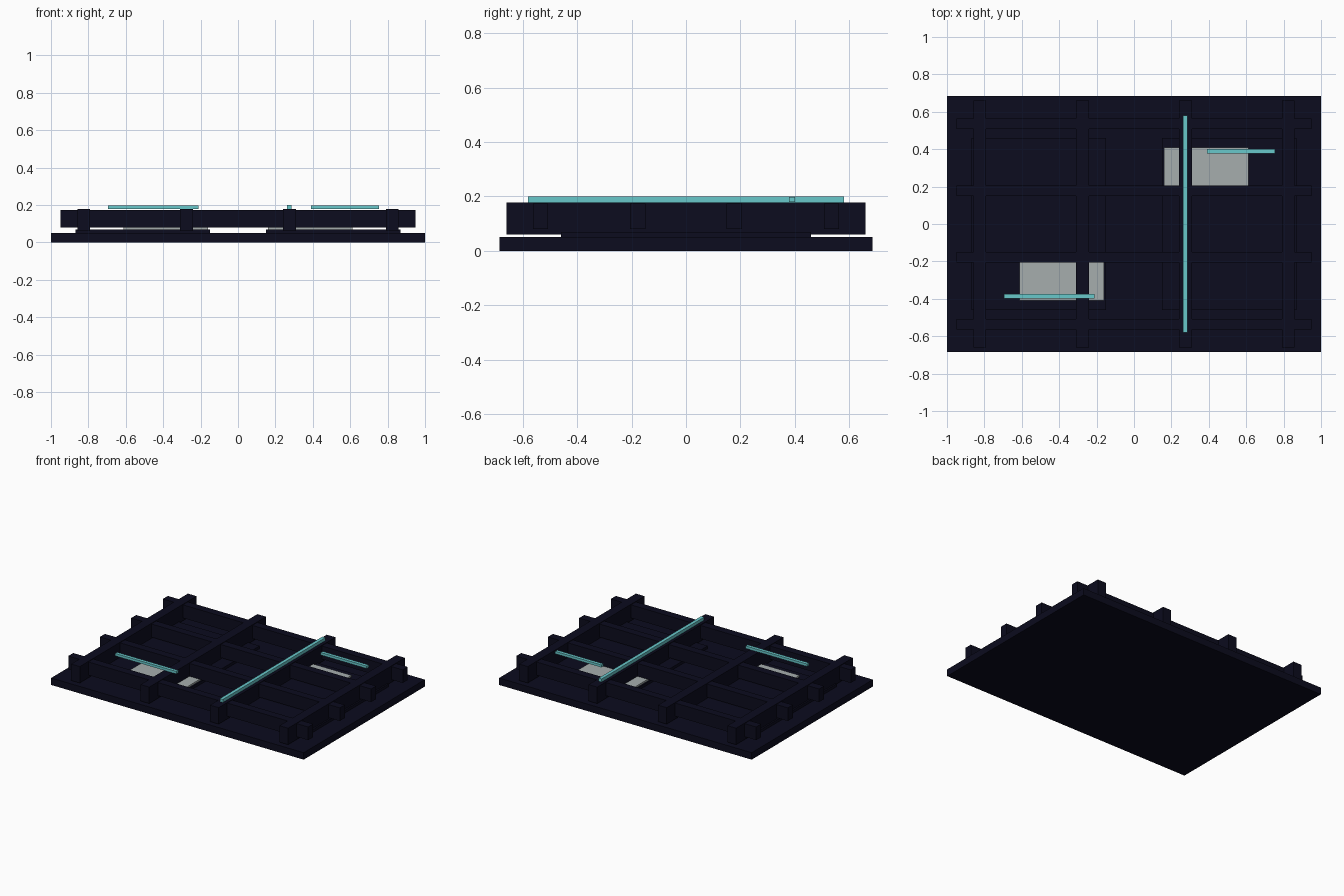
import bpy

cube = bpy.data.objects.get("Cube")
if cube:
    bpy.data.objects.remove(cube, do_unlink=True)


def material(name, rgb):
    m = bpy.data.materials.new(name)
    m.use_nodes = True
    m.diffuse_color = (*rgb, 1)
    m.node_tree.nodes["Principled BSDF"].inputs["Base Color"].default_value = (*rgb, 1)
    return m


NAVY = material("dark navy", (0.0035, 0.0035, 0.013))
GREY = material("pale grey", (0.38, 0.42, 0.42))
CYAN = material("cyan", (0.14, 0.58, 0.60))


def box(name, x, y, z, mat):
    """Box from (low, high) ranges on each axis."""
    ranges = (x, y, z)
    bpy.ops.mesh.primitive_cube_add(size=1, location=[(a + b) / 2 for a, b in ranges])
    ob = bpy.context.object
    ob.name = name
    ob.scale = [b - a for a, b in ranges]
    bpy.ops.object.transform_apply(location=False, rotation=False, scale=True)
    ob.data.materials.append(mat)
    return ob


# Base plate
box("base_plate", (-1, 1), (-0.685, 0.685), (0, 0.05), NAVY)

# Raised floor slabs and pale panels, one pair turned half round from the other
for side, s in (("right", -1), ("left", 1)):
    def span(a, b):
        return sorted((s * a, s * b))
    box(side + "_floor_slab", span(0.15, 0.87), (-0.46, 0.46), (0.05, 0.07), NAVY)
    box(side + "_pale_panel", span(0.16, 0.612), span(0.17, 0.41), (0.07, 0.082), GREY)

# Lattice: lengthwise and crosswise beams
for i, y in enumerate((-0.535, -0.177, 0.177, 0.535)):
    box(f"long_beam_{i + 1}", (-0.95, 0.95), (y - 0.028, y + 0.028), (0.08, 0.174), NAVY)
for i, x in enumerate((-0.825, -0.275, 0.275, 0.825)):
    box(f"cross_beam_{i + 1}", (x - 0.034, x + 0.034), (-0.66, 0.66), (0.06, 0.178), NAVY)

# Cyan strips on top
box("cyan_cross_strip", (0.262, 0.286), (-0.58, 0.58), (0.178, 0.2), CYAN)
box("cyan_front_strip", (-0.695, -0.21), (-0.398, -0.375), (0.18, 0.198), CYAN)
box("cyan_back_strip", (0.39, 0.755), (0.378, 0.401), (0.18, 0.198), CYAN)
